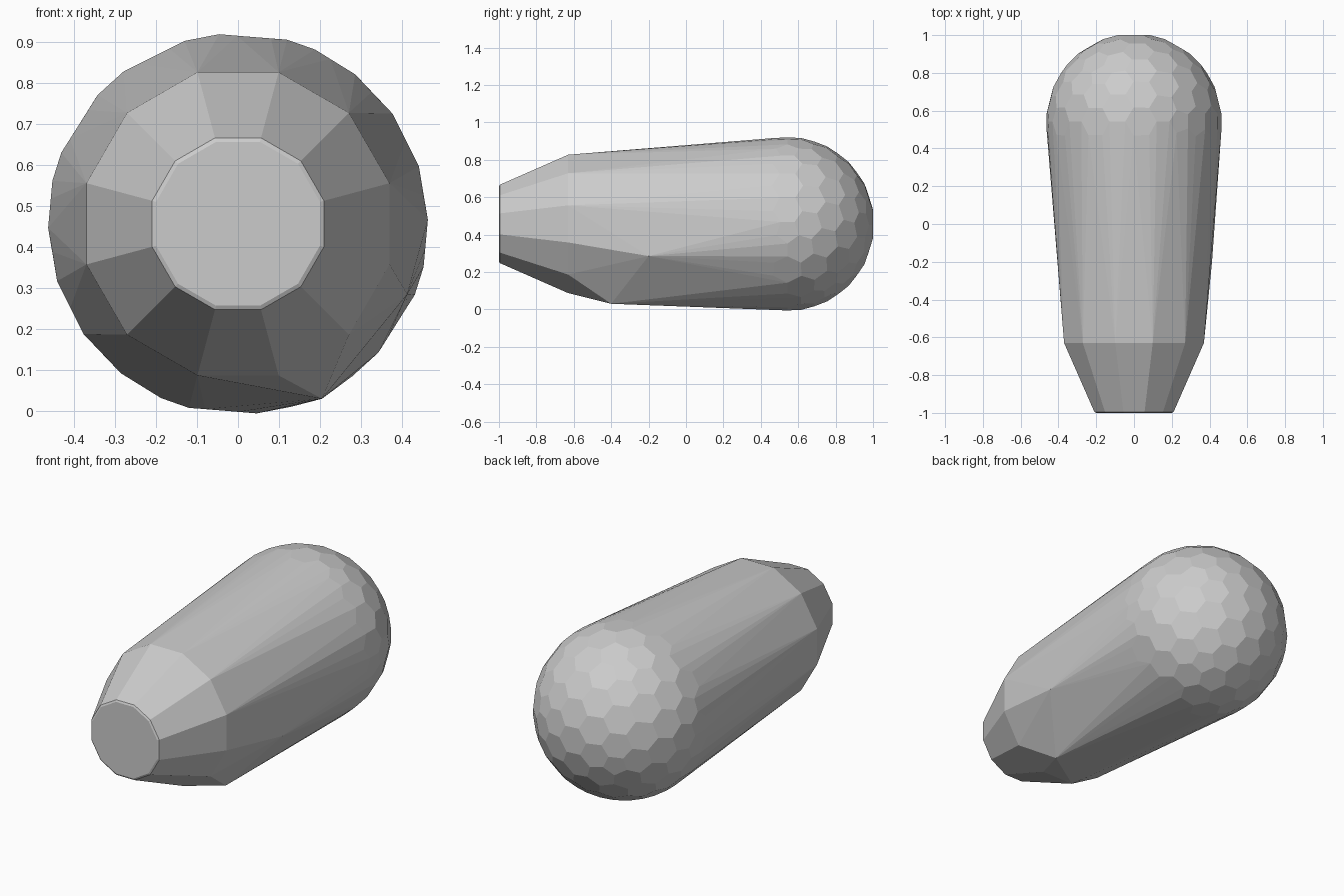
import bpy, bmesh
from math import radians, sin, cos
from mathutils import Matrix, Vector

if "Cube" in bpy.data.objects:
    bpy.data.objects.remove(bpy.data.objects["Cube"])

AXIS_Z = 0.457

# Rounded rear end: facet centres of a geodesic ball give hexagonal facets
ball = bmesh.new()
bmesh.ops.create_icosphere(ball, subdivisions=3, radius=1)
turn = Matrix.Rotation(radians(31.717), 3, 'Y')
centre = Vector((0, 0.543, AXIS_Z))
points = [centre + turn @ f.calc_center_median().normalized() * 0.465 for f in ball.faces]
ball.free()


def ring(y, radius, sides=12):
    """Flat-topped polygon of points around the long axis."""
    for i in range(sides):
        a = radians(15) + i * radians(360) / sides
        points.append(Vector((radius * sin(a), y, AXIS_Z + radius * cos(a))))


# Shoulder, nose edge and slightly bevelled nose face
ring(-0.63, 0.383)
ring(-0.995, 0.217)
ring(-1.0, 0.207)

# Two bulging corners on the lower right side
points += [Vector((0.205, -0.40, 0.03)), Vector((0.413, -0.20, 0.285))]

# Skin everything with one convex shell
bm = bmesh.new()
for p in points:
    bm.verts.new(p)
hull = bmesh.ops.convex_hull(bm, input=bm.verts)
loose = [v for v in bm.verts if not v.link_faces]
bmesh.ops.delete(bm, geom=loose, context='VERTS')
bmesh.ops.dissolve_limit(bm, angle_limit=radians(1), verts=bm.verts, edges=bm.edges)
bmesh.ops.recalc_face_normals(bm, faces=bm.faces)

mesh = bpy.data.meshes.new("capsule_shell")
bm.to_mesh(mesh)
bm.free()
bpy.context.collection.objects.link(bpy.data.objects.new("capsule_shell", mesh))
